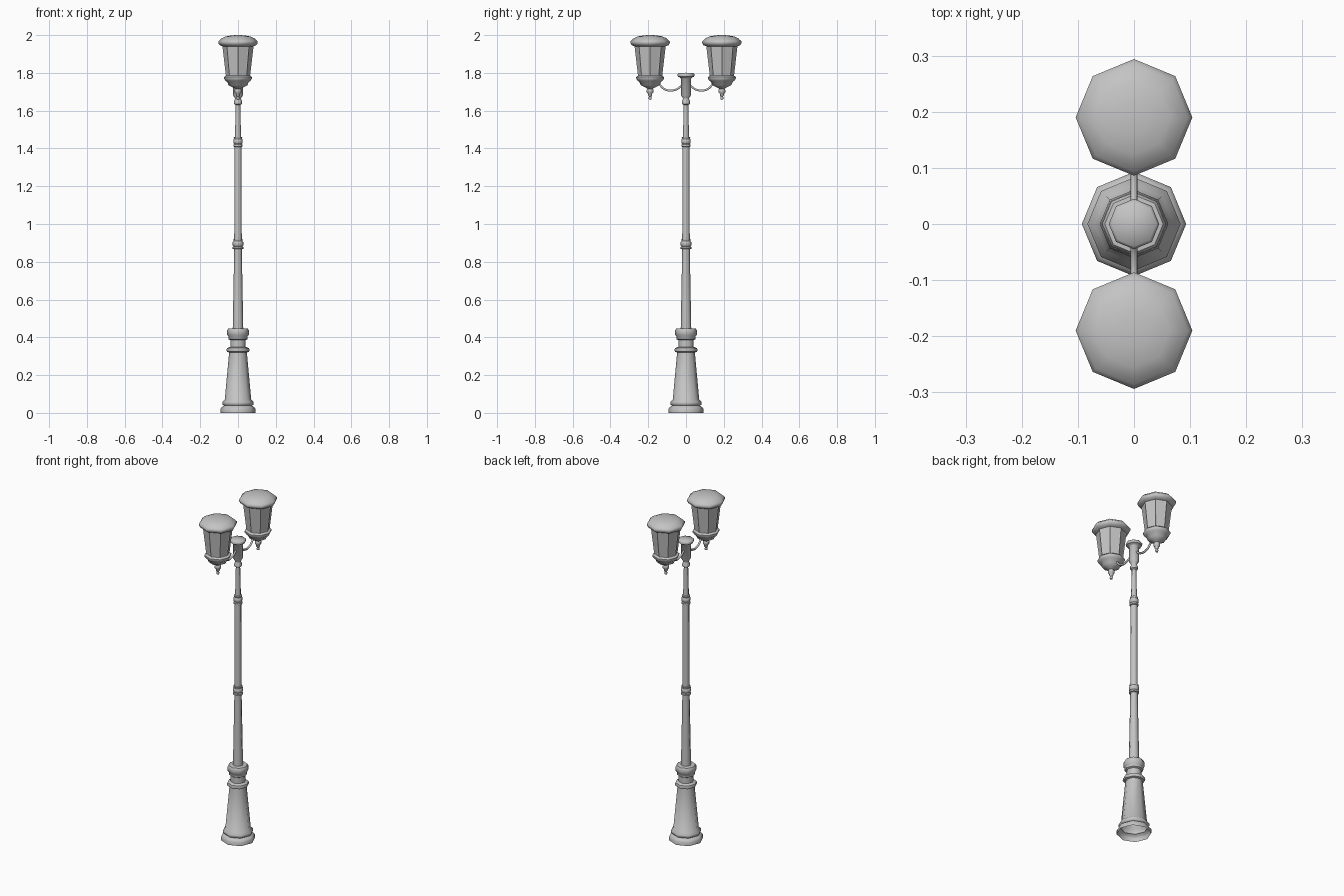
import bpy, bmesh, math
from mathutils import Vector

cube = bpy.data.objects.get("Cube")
if cube:
    bpy.data.objects.remove(cube, do_unlink=True)

metal = bpy.data.materials.new("grey metal")
metal.use_nodes = True
grey = (0.55, 0.55, 0.55, 1)
metal.diffuse_color = grey
metal.node_tree.nodes["Principled BSDF"].inputs["Base Color"].default_value = grey

SIDES = 8
LAMP_Y = 0.19


def finish(name, bm, angle=48):
    bmesh.ops.recalc_face_normals(bm, faces=bm.faces[:])
    mesh = bpy.data.meshes.new(name)
    bm.to_mesh(mesh)
    bm.free()
    obj = bpy.data.objects.new(name, mesh)
    bpy.context.collection.objects.link(obj)
    mesh.materials.append(metal)
    bpy.ops.object.select_all(action='DESELECT')
    obj.select_set(True)
    bpy.context.view_layer.objects.active = obj
    bpy.ops.object.shade_smooth_by_angle(angle=math.radians(angle))
    return obj


def lathe(profile, y=0.0):
    """Octagonal turned solid from (radius, height) pairs; radius 0 makes a tip."""
    bm = bmesh.new()
    rings = []
    for r, z in profile:
        count = SIDES if r else 1
        rings.append([bm.verts.new((r * math.cos(math.tau * i / SIDES),
                                    y + r * math.sin(math.tau * i / SIDES), z))
                      for i in range(count)])
    for a, b in zip(rings, rings[1:]):
        for i in range(SIDES):
            j = (i + 1) % SIDES
            quad = [a[i % len(a)], a[j % len(a)], b[j % len(b)], b[i % len(b)]]
            bm.faces.new(list(dict.fromkeys(quad)))
    return bm


# Pedestal, open underneath
finish("pedestal", lathe([
    (0.093, 0), (0.093, 0.022), (0.086, 0.03), (0.075, 0.038), (0.083, 0.045),
    (0.083, 0.058), (0.07, 0.07), (0.047, 0.32), (0.058, 0.324), (0.061, 0.333),
    (0.058, 0.343), (0.041, 0.35), (0.041, 0.385), (0.05, 0.39), (0.05, 0.405),
    (0.057, 0.412), (0.057, 0.438), (0.052, 0.446), (0.027, 0.448)]))

# Tapered shaft sections
finish("shaft", lathe([
    (0.028, 0.44), (0.02, 0.87), (0.019, 1.41), (0.016, 1.46), (0.012, 1.64)]))

# Collars around the shaft
for label, z, r in (("lower", 0.893, 0.028), ("upper", 1.435, 0.025)):
    finish(label + "_collar", lathe([
        (0.018, z - 0.027), (r, z - 0.024), (r, z - 0.015), (r - 0.005, z - 0.011),
        (r, z - 0.006), (r, z + 0.012), (r - 0.004, z + 0.016),
        (r - 0.002, z + 0.025), (0.015, z + 0.027)]))

# Central head that carries both arms
finish("post_head", lathe([
    (0.012, 1.63), (0.021, 1.636), (0.021, 1.652), (0.016, 1.66), (0.018, 1.67),
    (0.027, 1.682), (0.027, 1.77), (0.033, 1.776), (0.043, 1.78),
    (0.045, 1.792), (0.04, 1.798), (0, 1.801)]))

for side, s in (("front", -1), ("back", 1)):
    y = s * LAMP_Y

    # Roof with a stepped rim and shallow dome
    finish(side + "_lamp_roof", lathe([
        (0.08, 1.94), (0.098, 1.947), (0.104, 1.957), (0.104, 1.967),
        (0.096, 1.974), (0.087, 1.983), (0.065, 1.993), (0.03, 1.999), (0, 2.0)], y))

    # Lantern body with slightly sunken panes
    body = lathe([(0.064, 1.783), (0.083, 1.945)], y)
    bmesh.ops.recalc_face_normals(body, faces=body.faces[:])
    bmesh.ops.inset_individual(body, faces=body.faces[:], thickness=0.006, depth=-0.002)
    finish(side + "_lamp_body", body, 20)

    # Bowl, rim and hanging finial
    finish(side + "_lamp_bowl", lathe([
        (0, 1.657), (0.007, 1.66), (0.009, 1.667), (0.006, 1.675), (0.011, 1.681),
        (0.011, 1.69), (0.018, 1.697), (0.018, 1.71), (0.014, 1.716), (0.024, 1.722),
        (0.05, 1.735), (0.057, 1.752), (0.066, 1.758), (0.074, 1.77),
        (0.074, 1.778), (0.064, 1.786), (0, 1.786)], y))

    # Curved arm between the head and the bowl
    curve = bpy.data.curves.new(side + "_arm", 'CURVE')
    curve.dimensions = '3D'
    curve.bevel_depth = 0.006
    curve.bevel_resolution = 1
    curve.resolution_u = 5
    curve.use_fill_caps = True
    spline = curve.splines.new('BEZIER')
    path = [(0.02, 1.735), (0.055, 1.711), (0.108, 1.711), (0.15, 1.75)]
    spline.bezier_points.add(len(path) - 1)
    for point, (py, pz) in zip(spline.bezier_points, path):
        point.co = Vector((0, s * py, pz))
        point.handle_left_type = point.handle_right_type = 'AUTO'
    curve.materials.append(metal)
    arm = bpy.data.objects.new(side + "_arm", curve)
    bpy.context.collection.objects.link(arm)
